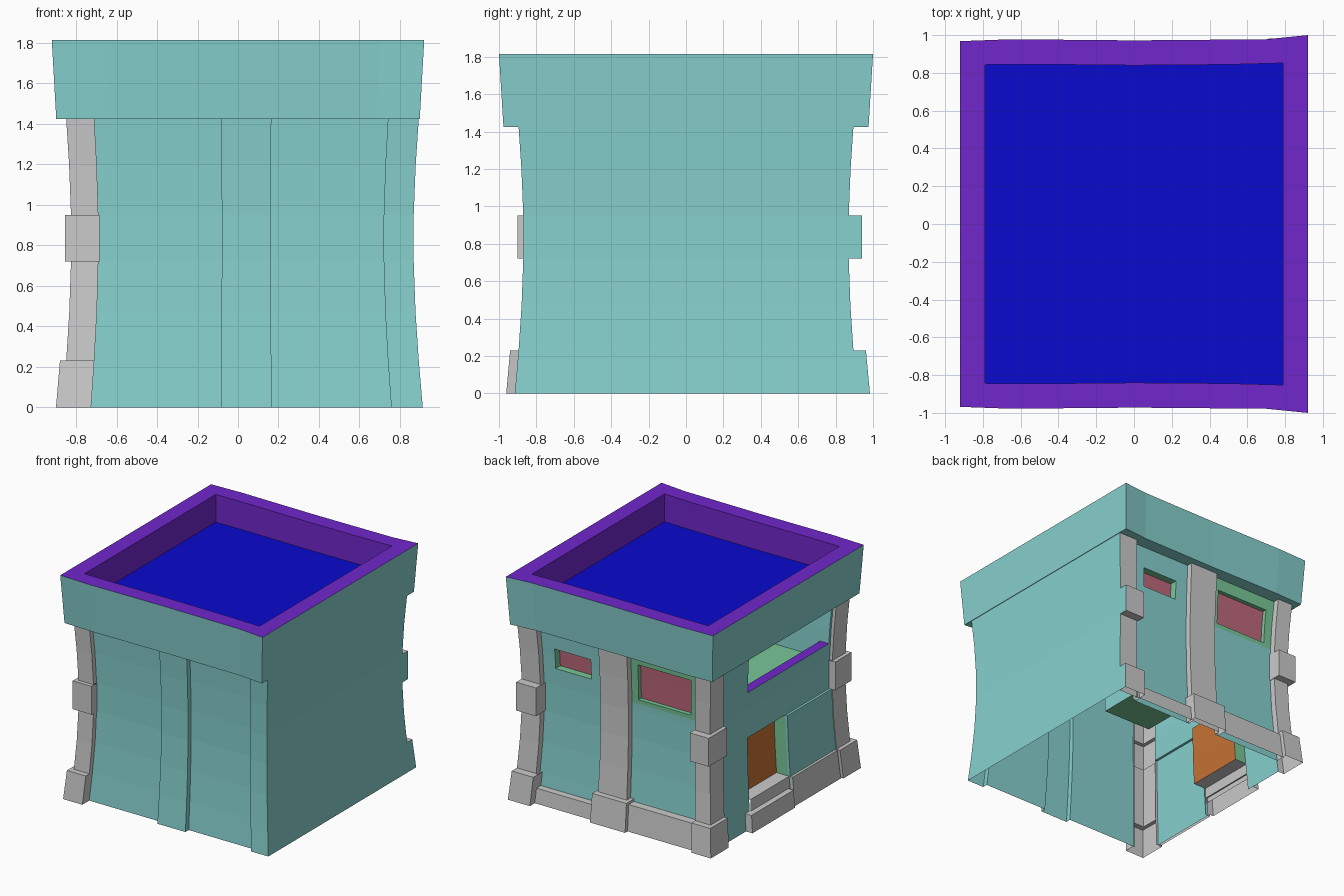
import bpy, bmesh

if "Cube" in bpy.data.objects:
    bpy.data.objects.remove(bpy.data.objects["Cube"])

TEAL = ("teal", (0.24, 0.64, 0.62, 1))
GREEN = ("green", (0.19, 0.57, 0.31, 1))
PINK = ("pink", (0.52, 0.14, 0.20, 1))
ORANGE = ("orange", (0.57, 0.17, 0.035, 1))
PURPLE = ("purple", (0.16, 0.02, 0.60, 1))
BLUE = ("blue", (0.003, 0.003, 0.62, 1))
GREY = None

# Waisted profile: how far the walls lean out at each height
FLARE = [(0, .045), (.23, .025), (.47, .009), (.72, 0), (.95, 0), (1.2, .010), (1.425, .025)]


def flare(x, y, z):
    for (za, a), (zb, b) in zip(FLARE, FLARE[1:]):
        if z <= zb + 1e-6:
            k = 1 + (a + (b - a) * (z - za) / (zb - za)) / .87
            return (x * k, y * k, z)
    return (x, y, z)


def finish(name, bm, col):
    bmesh.ops.remove_doubles(bm, verts=bm.verts, dist=1e-4)
    me = bpy.data.meshes.new(name)
    bm.to_mesh(me)
    bm.free()
    ob = bpy.data.objects.new(name, me)
    bpy.context.collection.objects.link(ob)
    if col:
        mat = bpy.data.materials.get(col[0]) or bpy.data.materials.new(col[0])
        mat.diffuse_color = col[1]
        mat.use_nodes = True
        mat.node_tree.nodes["Principled BSDF"].inputs["Base Color"].default_value = mat.diffuse_color
        me.materials.append(mat)


def part(name, col, *boxes):
    """Flared boxes (x0,x1,y0,y1,z0,z1,faces); faces: l r f b t u, capitals face inwards."""
    bm = bmesh.new()

    def quad(pts, flip):
        vs = [bm.verts.new(flare(*p)) for p in pts]
        bm.faces.new(vs[::-1] if flip else vs)

    for x0, x1, y0, y1, z0, z1, faces in boxes:
        zs = [z0] + [z for z, _ in FLARE if z0 + .001 < z < z1 - .001] + [z1]
        ends = {"f": (x0, y0, x1, y0), "r": (x1, y0, x1, y1),
                "b": (x1, y1, x0, y1), "l": (x0, y1, x0, y0)}
        rect = [(x0, y0), (x1, y0), (x1, y1), (x0, y1)]
        for c in faces:
            k = c.lower()
            if k in ends:
                ax, ay, bx, by = ends[k]
                for lo, hi in zip(zs, zs[1:]):
                    quad([(ax, ay, lo), (bx, by, lo), (bx, by, hi), (ax, ay, hi)], c != k)
            elif k == "t":
                quad([(x, y, z1) for x, y in rect], c != k)
            else:
                quad([(x, y, z0) for x, y in rect[::-1]], c != k)
    finish(name, bm, col)


def loft(name, col, rings, cap=False):
    bm = bmesh.new()
    vr = [[bm.verts.new(p) for p in r] for r in rings]
    n = len(vr[0])
    for a, b in zip(vr, vr[1:]):
        for i in range(n):
            j = (i + 1) % n
            bm.faces.new((a[i], a[j], b[j], b[i]))
    if cap:
        bm.faces.new(vr[-1])
    finish(name, bm, col)


def back_window(name, x0, x1, z0, z1, bay, frame_col, d):
    """Back wall bay with a hole, green reveal and recessed pane."""
    bx0, bx1, bz0, bz1 = bay
    y, e = .82, 0
    part(name + "_surround", frame_col,
         (bx0, x0, e, y, bz0, bz1, "b"), (x1, bx1, e, y, bz0, bz1, "b"),
         (x0, x1, e, y, bz0, z0, "b"), (x0, x1, e, y, z1, bz1, "b"))
    part(name + "_reveal", GREEN, (x0, x1, d, y, z0, z1, "LRTU"))
    part(name + "_pane", PINK, (x0, x1, e, d, z0, z1, "b"))


# Heights and wall planes
H, B0, B1, BASE = 1.425, .72, .95, .23
XR, XL, YF, YB = .868, -.80, -.83, .82

# Front wall with teal pilasters
part("front_wall", TEAL, (-.70, -.08, YF, 0, 0, H, "f"), (.16, .72, YF, 0, 0, H, "f"))
part("front_pilasters", TEAL, (-.08, .16, -.87, YF, 0, H, "flr"),
     (.72, XR, -.87, YF, 0, H, "fl"))

# Plain right wall, following the outline of the back corner column
part("right_wall", TEAL, (0, XR, -.87, .87, 0, H, "r"),
     (0, XR, .87, .935, 0, BASE, "r"), (0, XR, .87, .94, B0, B1, "r"))

# Back wall bays and windows
part("back_wall", TEAL, (.16, .70, 0, YB, 0, 1.0, "b"), (-.70, -.09, 0, YB, 0, 1.0, "b"))
back_window("small_window", .27, .59, 1.09, 1.25, (.16, .70, 1.0, H), TEAL, .76)
back_window("large_window", -.62, -.15, 1.035, 1.325, (-.70, -.09, 1.0, H), GREEN, .785)

# Back pilaster and plinths
part("back_pilaster", GREY, (-.09, .16, YB, .868, 0, H, "blr"),
     (-.12, .18, YB, .915, 0, BASE, "blrt"))
part("back_plinth", GREY, (.18, .70, YB, .875, 0, .12, "bt"),
     (-.70, -.12, YB, .885, 0, .21, "bt"))

# Grey corner columns with base and middle blocks
part("back_right_column", GREY, (.70, XR, YB, .87, 0, H, "bl"),
     (.68, XR, YB, .935, 0, BASE, "bl"), (.68, XR, .87, .935, 0, BASE, "t"),
     (.69, XR, YB, .94, B0, B1, "bl"), (.69, XR, .87, .94, B0, B1, "tu"))
for name, s, yb, ym in (("back_left", 1, .918, .93), ("front_left", -1, .914, .902)):
    out, ret = ("b", "f") if s > 0 else ("f", "b")
    boxes = []
    # each tier: outer x, inner x, inner y, outer y, heights, ledge faces
    for xo, xi, yi, yo, z0, z1, ledge in (
            (-.855, -.69, .70, yb, 0, BASE, "t"), (-.825, -.69, .70, .87, BASE, B0, ""),
            (-.855, -.685, .695, ym, B0, B1, "tu"), (-.825, -.69, .70, .87, B1, H, "")):
        for x0, x1, a, b, faces in ((xo, xi, yi, yo, "l" + out), (xo, xi, .82, yo, "r"),
                                    (xo, XL, yi, yo, ret), (xo, -.825, yi, yo, ledge),
                                    (-.825, xi, .87, yo, ledge)):
            y0, y1 = sorted((s * a, s * b))
            boxes.append((x0, x1, y0, y1, z0, z1, faces))
    part(name + "_column", GREY, *boxes)

# Left wall: solid strip, thicker lower bay, band below the balcony
DY0, DY1, OY0, RAIL = -.13, .355, -.68, 1.09
part("left_wall", TEAL, (XL, 0, DY1, .70, 0, H, "l"), (XL, 0, -.70, DY1, B0, RAIL, "l"),
     (XL, 0, -.70, OY0, RAIL, H, "l"))
part("left_lower_bay", TEAL, (-.82, XL, -.70, DY0, 0, B0, "ltb"))

# Door recess
part("door_reveal", GREEN, (XL, -.70, DY0, DY1, BASE, B0, "FBT"))
part("door", ORANGE, (-.70, 0, DY0, DY1, BASE, B0, "l"))

# Sill, step and plinth on the left side
part("door_sill", GREY, (-.81, -.70, DY0, DY1, .10, BASE, "lt"))
part("door_step", GREY, (-.855, -.80, -.11, .41, 0, .14, "lfbt"))
part("left_plinth", GREY, (-.84, -.82, -.69, DY0, 0, BASE, "lfbt"))

# Balcony recess: rail, inner parapet, side and back walls, floor
BX, BZ = -.28, .96
part("balcony_rail", PURPLE, (XL, -.72, OY0, DY1, 1.0, RAIL, "t"))
part("balcony_walls", TEAL, (XL, -.72, OY0, DY1, BZ, RAIL, "r"),
     (XL, BX, OY0, DY1, RAIL, H, "FB"), (-.72, BX, OY0, DY1, BZ, RAIL, "FB"),
     (-.72, BX, OY0, DY1, BZ, H, "R"))
part("balcony_floor", GREEN, (-.72, BX, OY0, DY1, .9, BZ, "t"))


# Roof parapet, slightly bowed outline
def outline(half, z, k=1.0):
    pts = [(x, -y) for x, y in half] + half[::-1]
    return [(x * k, y * k, z) for x, y in pts]


outer = [(-.92, .968), (-.65, .978), (0, .972), (.70, .978), (.92, 1.0)]
inner = [(-.79, .843), (-.5, .845), (0, .84), (.5, .844), (.79, .852)]
under = [(-.79, .83), (-.5, .83), (0, .83), (.5, .83), (.88, .83)]
loft("parapet", TEAL, [outline(under, H), outline(outer, H, .976), outline(outer, 1.815)])
loft("parapet_cap", PURPLE, [outline(outer, 1.815), outline(inner, 1.815), outline(inner, 1.59)])
loft("roof", BLUE, [outline(inner, 1.59)], cap=True)
